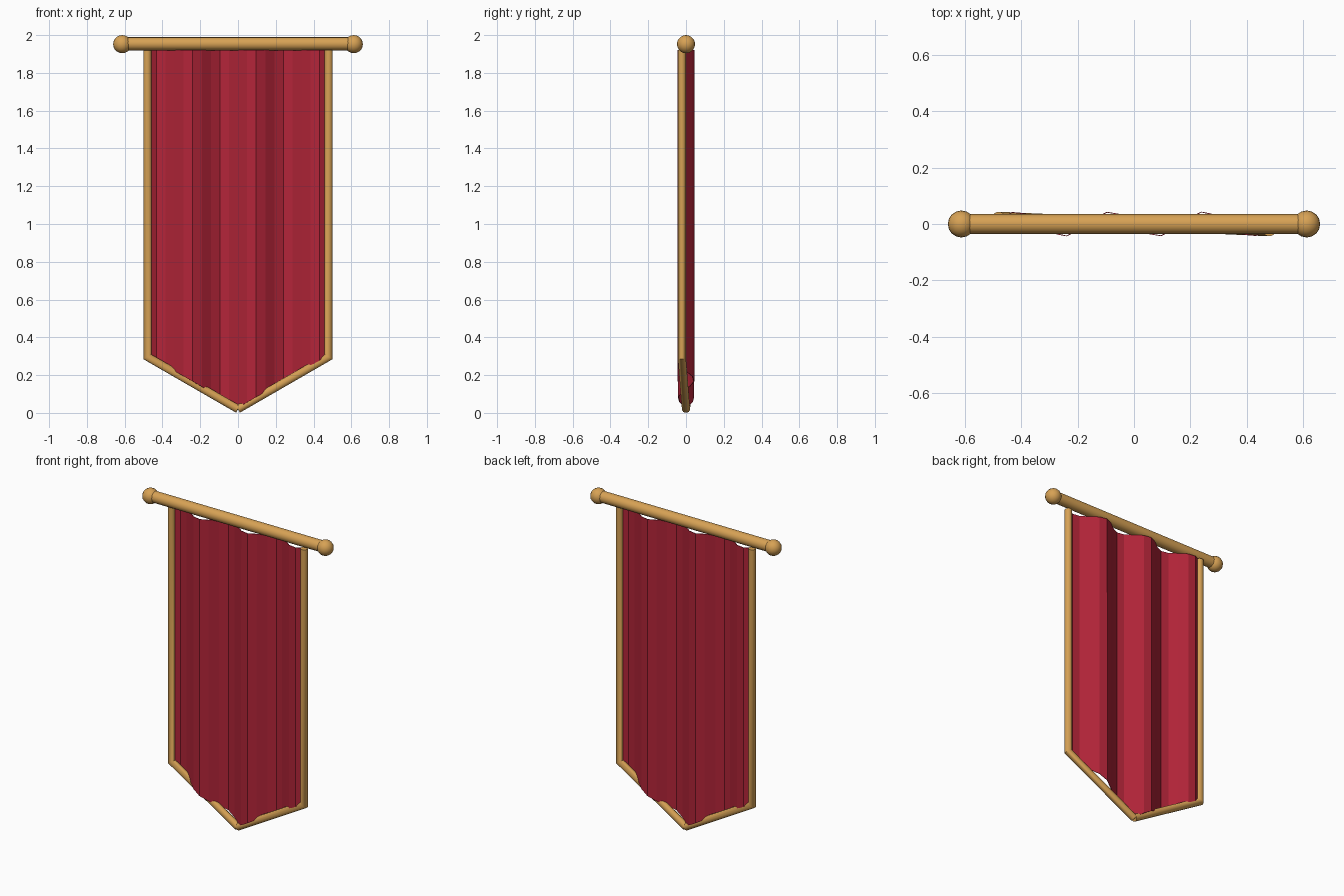
import bpy, bmesh, math
from mathutils import Vector

if "Cube" in bpy.data.objects:
    bpy.data.objects.remove(bpy.data.objects["Cube"])


def material(name, rgb):
    m = bpy.data.materials.new(name)
    m.diffuse_color = (*rgb, 1)
    m.use_nodes = True
    m.node_tree.nodes["Principled BSDF"].inputs["Base Color"].default_value = m.diffuse_color
    return m


GOLD = material("warm_gold", (0.68, 0.36, 0.09))
RED = material("deep_red", (0.45, 0.018, 0.04))

HALF, TOP, CORNER, TIP = 0.48, 1.92, 0.297, 0.02


def finish(bm, name, mat, smooth):
    bmesh.ops.recalc_face_normals(bm, faces=bm.faces)
    me = bpy.data.meshes.new(name)
    bm.to_mesh(me)
    bm.free()
    ob = bpy.data.objects.new(name, me)
    bpy.context.collection.objects.link(ob)
    me.materials.append(mat)
    if smooth:
        bpy.ops.object.select_all(action='DESELECT')
        ob.select_set(True)
        bpy.context.view_layer.objects.active = ob
        bpy.ops.object.shade_smooth_by_angle(angle=math.radians(35))
    return ob


def tube(name, points, radius, sides, mat):
    """Round tube along a path, with mitred corners."""
    pts = [Vector(p) for p in points]
    dirs = [(b - a).normalized() for a, b in zip(pts, pts[1:])]
    u = dirs[0].orthogonal().normalized()
    v = dirs[0].cross(u)
    ring = [pts[0] + radius * (math.cos(t) * u + math.sin(t) * v)
            for t in (2 * math.pi * k / sides for k in range(sides))]
    bm = bmesh.new()
    rings = [[bm.verts.new(p) for p in ring]]
    for i, d in enumerate(dirs):
        n = d + dirs[i + 1] if i + 1 < len(dirs) else d
        ring = [p + d * ((pts[i + 1] - p).dot(n) / d.dot(n)) for p in ring]
        rings.append([bm.verts.new(p) for p in ring])
    for a, b in zip(rings, rings[1:]):
        for k in range(sides):
            j = (k + 1) % sides
            bm.faces.new((a[k], a[j], b[j], b[k]))
    bm.faces.new(rings[0])
    bm.faces.new(rings[-1])
    return finish(bm, name, mat, True)


# Pole with a ball on each end
tube("pole", [(-0.61, 0, 1.954), (0.61, 0, 1.954)], 0.035, 16, GOLD)
for side, s in (("left", -1), ("right", 1)):
    bm = bmesh.new()
    bmesh.ops.create_uvsphere(bm, u_segments=16, v_segments=10, radius=0.048)
    bmesh.ops.translate(bm, verts=bm.verts, vec=(s * 0.613, 0, 1.952))
    finish(bm, side + "_pole_ball", GOLD, True)

    # Trim down the edge and along the pointed hem
    tube(side + "_trim", [(s * HALF, -s * 0.022, TOP),
                          (s * HALF, -s * 0.022, CORNER),
                          (0, 0, TIP)], 0.022, 12, GOLD)

# Rippled cloth with a pointed hem
bm = bmesh.new()
COLS = 20
columns = []
for i in range(COLS + 1):
    x = -HALF + 2 * HALF * i / COLS
    y = -0.043 * math.sin(6 * math.pi * x)
    hem = TIP + 0.008 + (CORNER - TIP) * abs(x) / HALF
    columns.append([bm.verts.new((x, y, z)) for z in (TOP, hem)])
for a, b in zip(columns, columns[1:]):
    bm.faces.new((a[0], a[1], b[1], b[0]))
cloth = finish(bm, "cloth", RED, False)
thick = cloth.modifiers.new("thickness", 'SOLIDIFY')
thick.thickness = 0.003
thick.offset = 0
